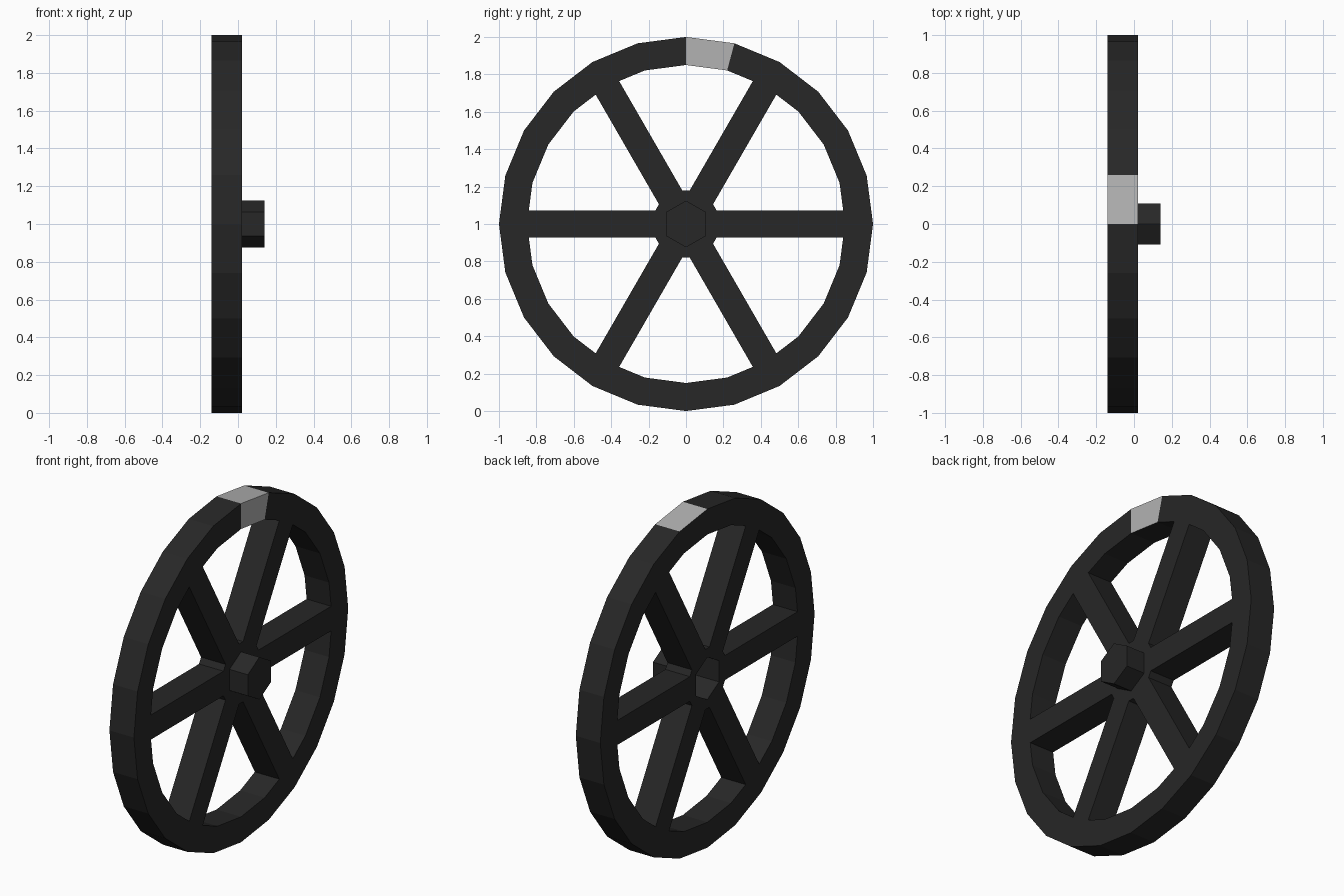
import bpy, bmesh
from math import sin, cos, radians, sqrt

if "Cube" in bpy.data.objects:
    bpy.data.objects.remove(bpy.data.objects["Cube"])

X_BACK, X_FACE, X_BOSS = -0.14, 0.02, 0.14
CZ = 1.0
R_OUT, R_IN, SIDES = 1.0, 0.85, 24
HALF_SPOKE, R_BOSS, R_HUB = 0.0725, 0.125, 0.178


def material(name, v):
    m = bpy.data.materials.new(name)
    m.diffuse_color = (v, v, v, 1)
    m.use_nodes = True
    m.node_tree.nodes["Principled BSDF"].inputs["Base Color"].default_value = m.diffuse_color
    return m


dark = material("dark_grey", 0.02)
light = material("light_grey", 0.45)


def finish(bm, name, mats):
    bmesh.ops.remove_doubles(bm, verts=bm.verts, dist=1e-4)
    bmesh.ops.recalc_face_normals(bm, faces=bm.faces)
    me = bpy.data.meshes.new(name)
    bm.to_mesh(me)
    bm.free()
    for m in mats:
        me.materials.append(m)
    ob = bpy.data.objects.new(name, me)
    bpy.context.collection.objects.link(ob)
    return ob


def polar(r, deg):
    return (r * cos(radians(deg)), r * sin(radians(deg)))


def turn(p, deg):
    c, s = cos(radians(deg)), sin(radians(deg))
    return (p[0] * c - p[1] * s, p[0] * s + p[1] * c)


def face(bm, pts, x):
    return bm.faces.new([bm.verts.new((x, y, z + CZ)) for y, z in pts])


def thicken(bm, dx):
    bmesh.ops.remove_doubles(bm, verts=bm.verts, dist=1e-4)
    new = bmesh.ops.extrude_face_region(bm, geom=bm.faces[:], use_keep_orig=True)["geom"]
    bmesh.ops.translate(bm, vec=(dx, 0, 0),
                        verts=[g for g in new if isinstance(g, bmesh.types.BMVert)])


# Rim: 24-sided ring, one segment painted light on its tread and outer side
bm = bmesh.new()
step = 360 / SIDES
for i in range(SIDES):
    a, b = i * step, (i + 1) * step
    face(bm, [polar(R_IN, a), polar(R_OUT, a), polar(R_OUT, b), polar(R_IN, b)], X_BACK)
thicken(bm, X_FACE - X_BACK)
for f in bm.faces:
    c = f.calc_center_median()
    in_segment = 0.05 < c.y < 0.2 and c.z > 1.5
    on_side = c.x > X_FACE - 0.01
    on_tread = abs(c.x - (X_BACK + X_FACE) / 2) < 0.01 and c.z > CZ + 0.95
    f.material_index = int(in_segment and (on_side or on_tread))
finish(bm, "rim", [dark, light])

# Spokes with a small web between neighbours and a hexagonal bore
bm = bmesh.new()
h = HALF_SPOKE
web = (R_HUB * sin(radians(30)) - h) / cos(radians(30))
root = sqrt(R_HUB ** 2 + web ** 2 - h ** 2)
q = polar(R_IN, step)
tip = R_IN + (q[0] - R_IN) * h / q[1]
for k in range(6):
    a = k * 60
    spoke = [polar(R_BOSS, -30), (root, -h), (tip, -h), (R_IN, 0),
             (tip, h), (root, h), polar(R_BOSS, 30)]
    face(bm, [turn(p, a) for p in spoke], X_BACK)
    gap = [polar(R_BOSS, 30), (root, h), turn((root, -h), 60)]
    face(bm, [turn(p, a) for p in gap], X_BACK)
thicken(bm, X_FACE - X_BACK)
finish(bm, "spokes", [dark])

# Hexagonal hub cap, hollow towards the back
bm = bmesh.new()
hexagon = [polar(R_BOSS, 30 + 60 * k) for k in range(6)]
face(bm, hexagon, X_BOSS)
for k in range(6):
    p, n = hexagon[k], hexagon[(k + 1) % 6]
    bm.faces.new([bm.verts.new((x, c[0], c[1] + CZ))
                  for x, c in ((X_FACE, p), (X_FACE, n), (X_BOSS, n), (X_BOSS, p))])
finish(bm, "hub_cap", [dark])
